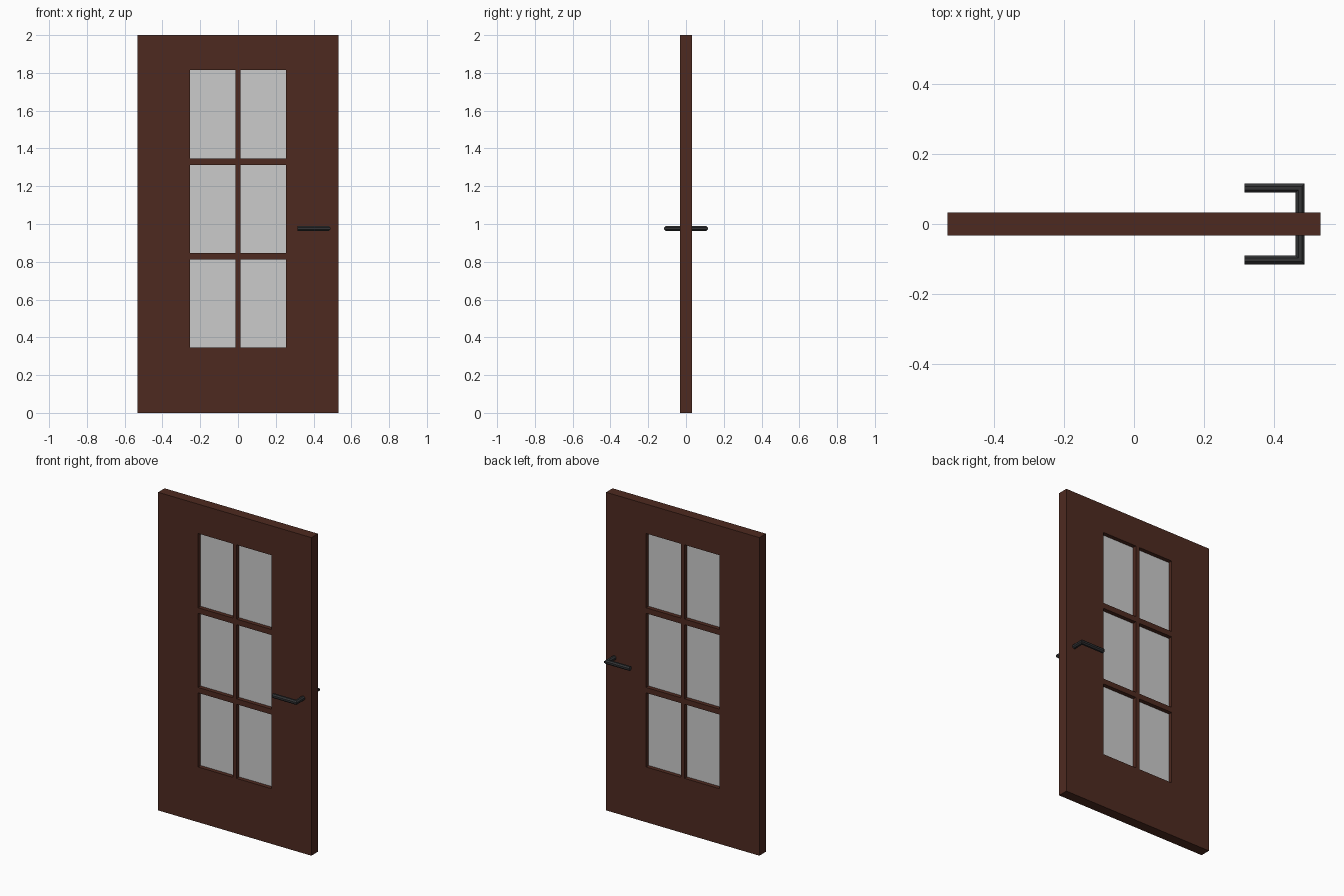
import bpy, bmesh, math
from mathutils import Vector

if "Cube" in bpy.data.objects:
    bpy.data.objects.remove(bpy.data.objects["Cube"])


def material(name, color):
    m = bpy.data.materials.new(name)
    m.diffuse_color = (*color, 1)
    m.use_nodes = True
    m.node_tree.nodes["Principled BSDF"].inputs["Base Color"].default_value = m.diffuse_color
    return m


def add_object(name, bm, mat=None):
    bmesh.ops.recalc_face_normals(bm, faces=bm.faces)
    me = bpy.data.meshes.new(name)
    bm.to_mesh(me)
    bm.free()
    ob = bpy.data.objects.new(name, me)
    bpy.context.collection.objects.link(ob)
    if mat:
        me.materials.append(mat)
    return ob


wood = material("dark_wood", (0.076, 0.023, 0.0144))
metal = material("dark_metal", (0.033, 0.034, 0.036))
HALF = 0.0325                                   # half door thickness
XS = [-0.533, -0.255, -0.013, 0.013, 0.255, 0.533]
ZS = [0, 0.347, 0.813, 0.847, 1.313, 1.348, 1.815, 2.0]
PANES = [(i, j) for i in (1, 3) for j in (1, 3, 5)]

# Door leaf: one slab with six openings
bm = bmesh.new()
v = [[bm.verts.new((x, -HALF, z)) for z in ZS] for x in XS]
for i in range(len(XS) - 1):
    for j in range(len(ZS) - 1):
        if (i, j) not in PANES:
            bm.faces.new((v[i][j], v[i + 1][j], v[i + 1][j + 1], v[i][j + 1]))
ext = bmesh.ops.extrude_face_region(bm, geom=bm.faces[:], use_keep_orig=True)
bmesh.ops.translate(bm, vec=(0, 2 * HALF, 0),
                    verts=[g for g in ext["geom"] if isinstance(g, bmesh.types.BMVert)])
add_object("door_leaf", bm, wood)

# Glass panes, set in the middle of the thickness
for n, (i, j) in enumerate(PANES, 1):
    bm = bmesh.new()
    bmesh.ops.create_cube(bm, size=1)
    bmesh.ops.scale(bm, vec=(XS[i + 1] - XS[i], 0.014, ZS[j + 1] - ZS[j]), verts=bm.verts)
    bmesh.ops.translate(bm, vec=((XS[i] + XS[i + 1]) / 2, 0, (ZS[j] + ZS[j + 1]) / 2),
                        verts=bm.verts)
    add_object(f"glass_pane_{n}", bm)

# Lever handles: octagonal bar with a mitred corner, front and back
R, SX, AY, HZ = 0.0129, 0.4755, 0.1025, 0.976
prof = [(R / math.cos(math.pi / 8) * math.cos(a), R / math.cos(math.pi / 8) * math.sin(a))
        for a in (math.pi / 8 + k * math.pi / 4 for k in range(8))]
for name, s in (("front_handle", -1), ("back_handle", 1)):
    bm = bmesh.new()
    rings = [
        [bm.verts.new((SX + u, s * HALF * 0.9, HZ + w)) for u, w in prof],
        [bm.verts.new((SX + u, s * (AY + u), HZ + w)) for u, w in prof],
        [bm.verts.new((0.316, s * (AY + u), HZ + w)) for u, w in prof],
    ]
    for a, b in zip(rings, rings[1:]):
        for k in range(8):
            bm.faces.new((a[k], a[(k + 1) % 8], b[(k + 1) % 8], b[k]))
    bm.faces.new(rings[0])
    bm.faces.new(rings[-1])
    add_object(name, bm, metal)
